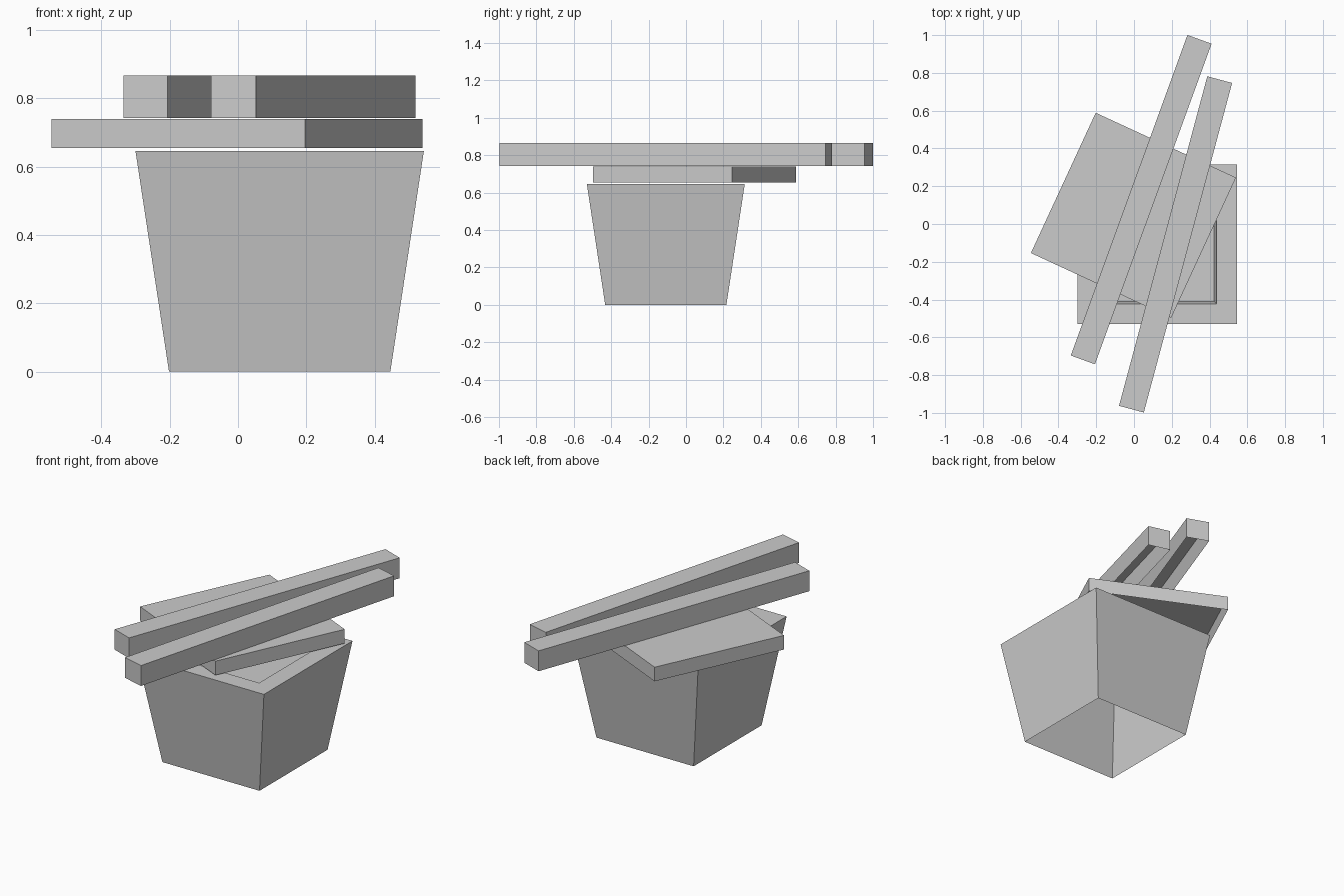
import bpy, bmesh
from math import radians
from mathutils import Matrix

cube = bpy.data.objects.get("Cube")
if cube:
    bpy.data.objects.remove(cube, do_unlink=True)

grey = bpy.data.materials.new("light_grey")
grey.use_nodes = True
colour = (0.6, 0.6, 0.6, 1)
grey.diffuse_color = colour
grey.node_tree.nodes["Principled BSDF"].inputs["Base Color"].default_value = colour


def add_shell(name, rings, centre, angle=0):
    """Stack rectangular rings (half x, half y, z); cap the last, leave the first open."""
    bm = bmesh.new()
    loops = [[bm.verts.new((sx * hx, sy * hy, z))
              for sx, sy in ((-1, -1), (1, -1), (1, 1), (-1, 1))]
             for hx, hy, z in rings]
    for low, high in zip(loops, loops[1:]):
        for i in range(4):
            j = (i + 1) % 4
            bm.faces.new((low[i], low[j], high[j], high[i]))
    bm.faces.new(loops[-1])
    bm.transform(Matrix.Rotation(radians(angle), 4, 'Z'))
    mesh = bpy.data.meshes.new(name)
    bm.to_mesh(mesh)
    bm.free()
    mesh.materials.append(grey)
    obj = bpy.data.objects.new(name, mesh)
    obj.location = (*centre, 0)
    bpy.context.collection.objects.link(obj)


# Tapered tub, open below, with a flat rim and a shallow recess on top
add_shell("tub", [(0.324, 0.324, 0), (0.422, 0.422, 0.645),
                  (0.315, 0.315, 0.645), (0.301, 0.301, 0.57)], (0.122, -0.108))

# Square lid lying askew, open below
add_shell("lid", [(0.409, 0.409, 0.655), (0.409, 0.409, 0.74)], (-0.003, 0.046), -24.8)

# Two sticks laid across the lid, open below
for name, centre, angle in (("left_stick", (0.22, -0.108), -15),
                            ("right_stick", (0.038, 0.129), -20)):
    add_shell(name, [(0.068, 0.903, 0.743), (0.068, 0.903, 0.866)], centre, angle)
